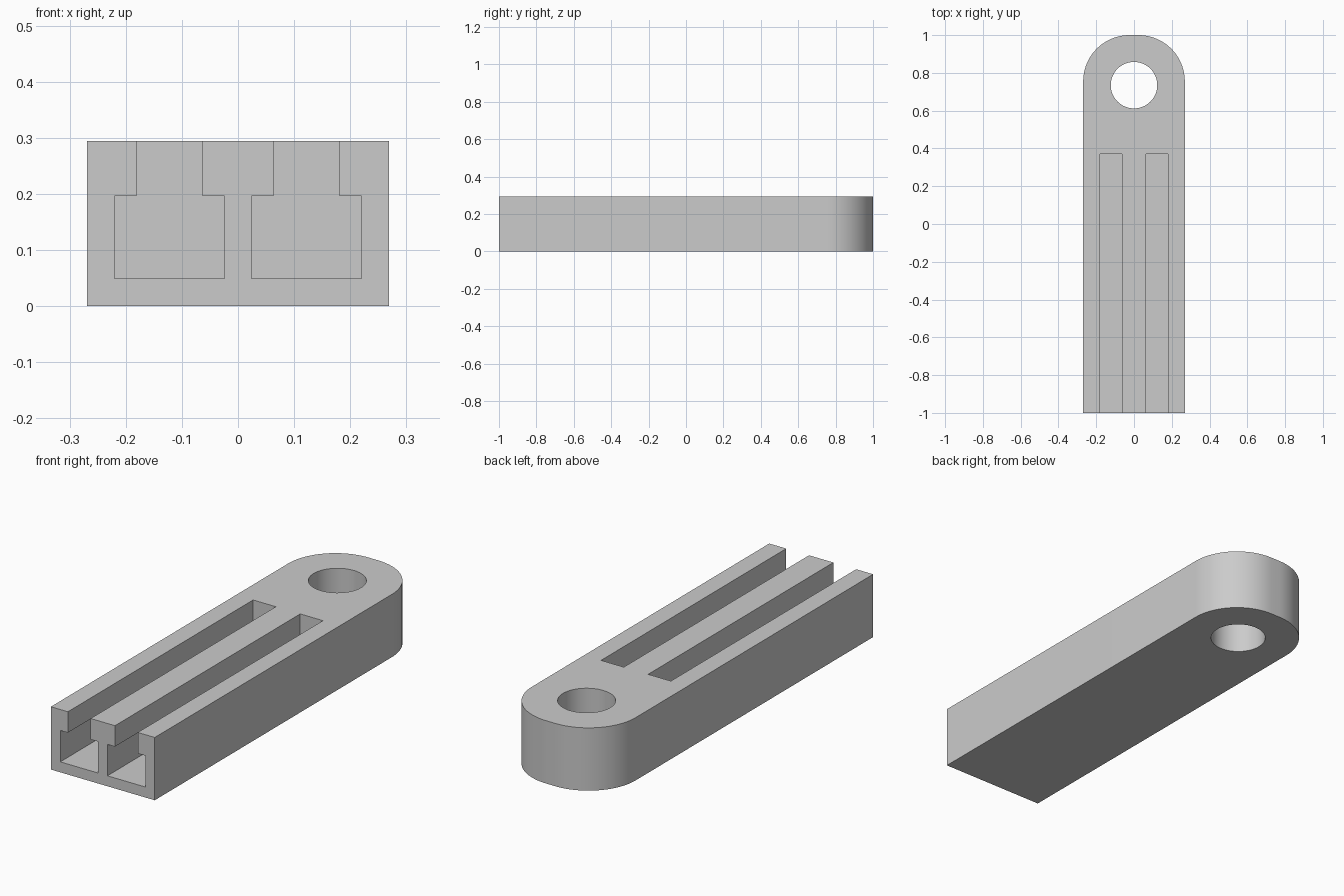
import bpy
import bmesh
from math import sin, cos, pi, radians

cube = bpy.data.objects.get("Cube")
if cube:
    bpy.data.objects.remove(cube, do_unlink=True)

HALF_W, HEIGHT = 0.269, 0.294
ROUND = 0.245           # rounded back corners
HOLE_Y, HOLE_R = 0.735, 0.123
SLOT_END = 0.37

grey = bpy.data.materials.new("plain grey")
grey.use_nodes = True
colour = (0.6, 0.6, 0.6, 1)
grey.diffuse_color = colour
grey.node_tree.nodes["Principled BSDF"].inputs["Base Color"].default_value = colour


def prism(name, points, offset):
    """Extrude a closed outline of 3D points along an offset."""
    bm = bmesh.new()
    face = bm.faces.new([bm.verts.new(p) for p in points])
    result = bmesh.ops.extrude_face_region(bm, geom=[face])
    verts = [v for v in result["geom"] if isinstance(v, bmesh.types.BMVert)]
    bmesh.ops.translate(bm, verts=verts, vec=offset)
    bmesh.ops.recalc_face_normals(bm, faces=bm.faces)
    mesh = bpy.data.meshes.new(name)
    bm.to_mesh(mesh)
    bm.free()
    mesh.materials.append(grey)
    obj = bpy.data.objects.new(name, mesh)
    bpy.context.collection.objects.link(obj)
    return obj


def arc(cx, cy, r, start, end, steps, z):
    angles = [start + (end - start) * i / steps for i in range(steps + 1)]
    return [(cx + r * cos(a), cy + r * sin(a), z) for a in angles]


# Body: long bar with two rounded corners at the back
cx, cy = HALF_W - ROUND, 1 - ROUND
outline = [(-HALF_W, -1, 0), (HALF_W, -1, 0)]
outline += arc(cx, cy, ROUND, 0, pi / 2, 24, 0)
outline += arc(-cx, cy, ROUND, pi / 2, pi, 24, 0)
body = prism("slotted_bar", outline, (0, 0, HEIGHT))

# Round through hole
hole = prism("hole_cutter", arc(0, HOLE_Y, HOLE_R, 0, 2 * pi, 64, -0.1)[:-1], (0, 0, 0.5))
cutters = [hole]

# Two T-shaped channels, open at the front and the top
floor, ledge, over = 0.049, 0.196, 0.4
wide, narrow = 0.098, 0.059
for side, x in (("right", -0.122), ("left", 0.122)):
    half = [(wide, floor), (wide, ledge), (narrow, ledge), (narrow, over)]
    profile = half + [(-w, z) for w, z in reversed(half)]
    points = [(x + w, -1.1, z) for w, z in profile]
    cutters.append(prism(side + "_channel_cutter", points, (0, SLOT_END + 1.1, 0)))

# Cut the openings, then discard the cutters
bpy.context.view_layer.objects.active = body
for cutter in cutters:
    cutter.hide_render = True
    mod = body.modifiers.new(cutter.name, 'BOOLEAN')
    mod.operation = 'DIFFERENCE'
    mod.solver = 'EXACT'
    mod.object = cutter
    bpy.ops.object.modifier_apply(modifier=mod.name)
    bpy.data.objects.remove(cutter, do_unlink=True)

bpy.ops.object.select_all(action='DESELECT')
body.select_set(True)
bpy.ops.object.shade_smooth_by_angle(angle=radians(30))
